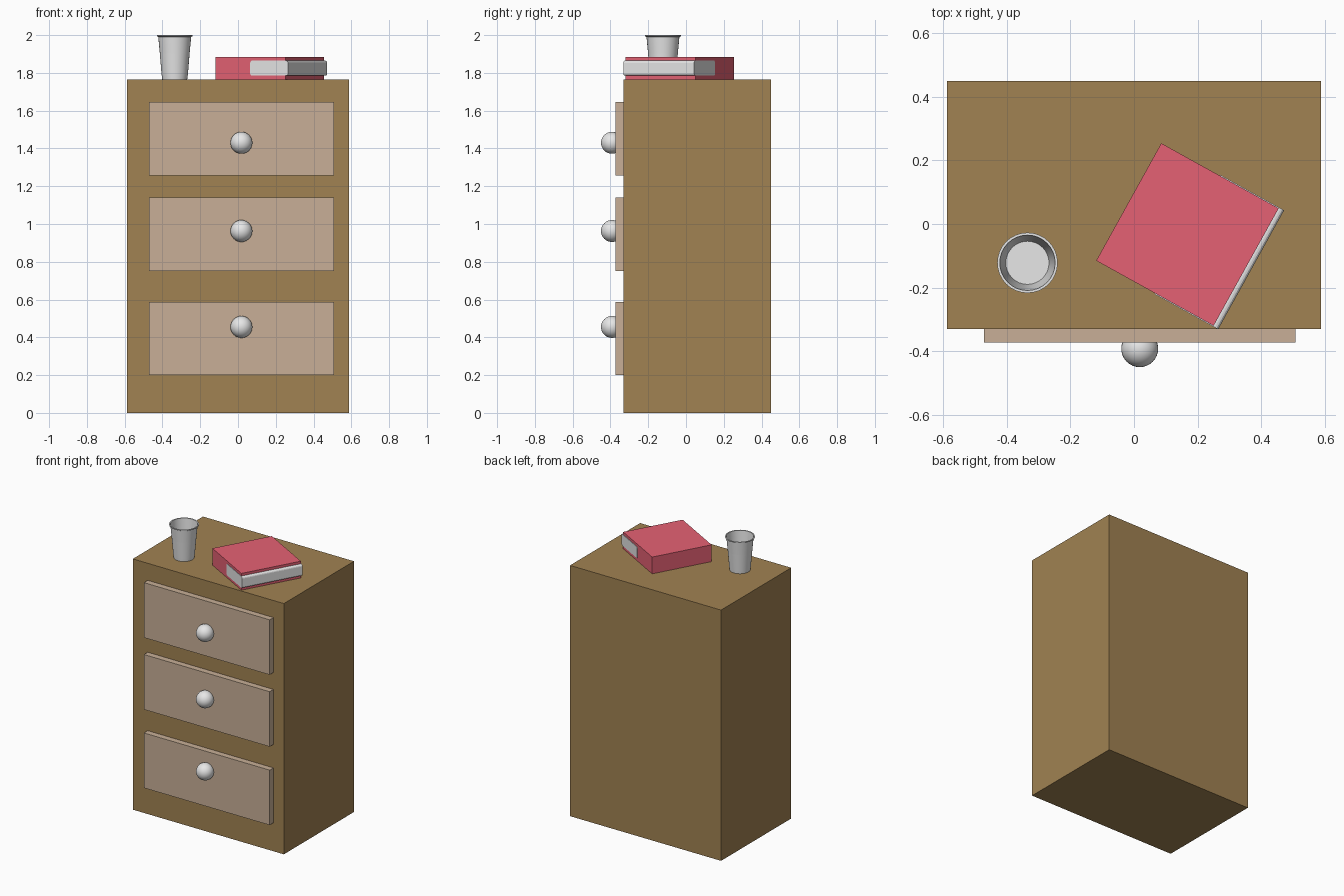
import bpy, bmesh, math
from mathutils import Matrix

cube = bpy.data.objects.get("Cube")
if cube:
    bpy.data.objects.remove(cube, do_unlink=True)


def material(name, rgb):
    m = bpy.data.materials.new(name)
    m.use_nodes = True
    m.diffuse_color = (*rgb, 1)
    m.node_tree.nodes["Principled BSDF"].inputs["Base Color"].default_value = (*rgb, 1)
    return m


wood = material("brown wood", (0.354, 0.223, 0.084))
front = material("pale drawer wood", (0.577, 0.43, 0.308))
red = material("red cover", (0.785, 0.121, 0.175))
grey = material("light grey", (0.8, 0.8, 0.8))


def add_object(name, bm, mat):
    mesh = bpy.data.meshes.new(name)
    bmesh.ops.recalc_face_normals(bm, faces=bm.faces)
    bm.to_mesh(mesh)
    bm.free()
    mesh.materials.append(mat)
    ob = bpy.data.objects.new(name, mesh)
    bpy.context.collection.objects.link(ob)
    return ob


def box(name, low, high, mat):
    bm = bmesh.new()
    bmesh.ops.create_cube(bm, size=1)
    for v in bm.verts:
        v.co = [a + (c + 0.5) * (b - a) for a, b, c in zip(low, high, v.co)]
    return add_object(name, bm, mat)


def smooth(ob):
    bpy.ops.object.select_all(action="DESELECT")
    ob.select_set(True)
    bpy.context.view_layer.objects.active = ob
    bpy.ops.object.shade_smooth_by_angle(angle=math.radians(30))


# Cabinet
TOP = 1.765
box("cabinet", (-0.588, -0.33, 0), (0.588, 0.45, TOP), wood)

# Drawers with round knobs
for label, bottom, knob_z in (("lower", 0.2, 0.455), ("middle", 0.752, 0.963), ("upper", 1.258, 1.43)):
    box(label + "_drawer", (-0.472, -0.372, bottom), (0.507, -0.32, bottom + 0.387), front)
    bm = bmesh.new()
    bmesh.ops.create_uvsphere(bm, u_segments=32, v_segments=16, radius=0.058)
    knob = add_object(label + "_knob", bm, grey)
    knob.location = (0.018, -0.392, knob_z)
    smooth(knob)

# Book: closed cover with a rounded page block showing on three sides
turn = Matrix.Translation((0.168, -0.033, TOP)) @ Matrix.Rotation(math.radians(-29), 4, "Z")
cover = box("book_cover", (-0.211, -0.211, 0), (0.211, 0.211, 0.118), red)
pages = box("book_pages", (0, -0.214, 0.02), (0.229, 0.214, 0.1), grey)
bm = bmesh.new()
bm.from_mesh(pages.data)
long_edges = [e for e in bm.edges if abs(e.verts[0].co.y - e.verts[1].co.y) > 0.1]
bmesh.ops.bevel(bm, geom=long_edges, offset=0.012, segments=3, profile=0.5, affect="EDGES")
bm.to_mesh(pages.data)
bm.free()
for ob in (cover, pages):
    ob.matrix_world = turn

# Cup: revolved wall with a thin lip and an inner floor
profile = [(0, 0), (0.066, 0), (0.087, 0.225), (0.095, 0.229), (0.095, 0.235),
           (0.087, 0.235), (0.069, 0.02), (0, 0.02)]
bm = bmesh.new()
verts = [bm.verts.new((r, 0, z)) for r, z in profile]
edges = [bm.edges.new(pair) for pair in zip(verts, verts[1:])]
bmesh.ops.spin(bm, geom=verts + edges, cent=(0, 0, 0), axis=(0, 0, 1),
               angle=math.tau, steps=32, use_merge=True)
bmesh.ops.remove_doubles(bm, verts=bm.verts, dist=0.0005)
cup = add_object("cup", bm, grey)
cup.location = (-0.335, -0.122, TOP)
smooth(cup)
